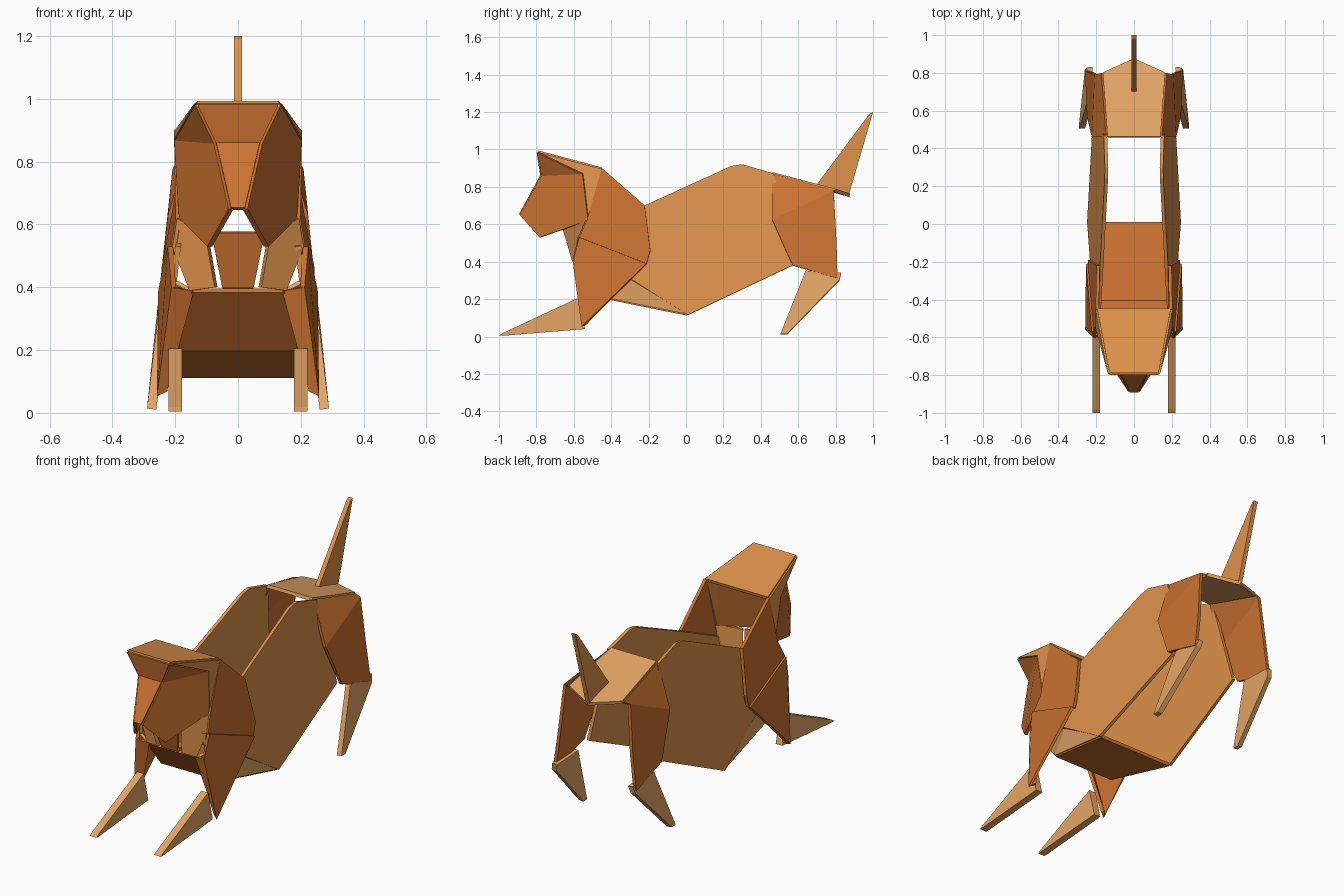
import bpy, bmesh

if "Cube" in bpy.data.objects:
    bpy.data.objects.remove(bpy.data.objects["Cube"])

def material(name, rgb):
    m = bpy.data.materials.new(name)
    m.diffuse_color = (*rgb, 1)
    m.use_nodes = True
    m.node_tree.nodes["Principled BSDF"].inputs["Base Color"].default_value = m.diffuse_color
    return m

TAN = material("light tan", (0.78, 0.38, 0.13))
MID = material("orange", (0.74, 0.29, 0.07))
DARK = material("deep orange", (0.60, 0.17, 0.03))

def sheet(name, faces, mat, thick=0.018, mirror=True):
    """Flat folded panels: each face is a list of (x, y, z) corners."""
    bm = bmesh.new()
    for pts in faces:
        bm.faces.new([bm.verts.new(p) for p in pts])
    bmesh.ops.remove_doubles(bm, verts=bm.verts, dist=0.001)
    bmesh.ops.recalc_face_normals(bm, faces=bm.faces)
    me = bpy.data.meshes.new(name)
    bm.to_mesh(me)
    bm.free()
    me.materials.append(mat)
    ob = bpy.data.objects.new(name, me)
    bpy.context.collection.objects.link(ob)
    if mirror:
        ob.modifiers.new("mirror", 'MIRROR').use_clip = False
    s = ob.modifiers.new("thickness", 'SOLIDIFY')
    s.thickness = thick
    s.offset = 0
    return ob

def across(a, b):
    """Quad spanning both sides between two right-hand corners."""
    return [a, b, (-b[0], b[1], b[2]), (-a[0], a[1], a[2])]

def flank(y, z):
    """Point on the leaning plane of the body side."""
    return (0.24 - 0.117 * (z - 0.11), y, z)

# Body sides: one flat leaning panel each
sheet("body_side", [[flank(y, z) for y, z in (
    (-0.58, 0.53), (-0.22, 0.70), (0.24, 0.91), (0.30, 0.92), (0.47, 0.87),
    (0.57, 0.38), (0.01, 0.115), (-0.30, 0.31), (-0.57, 0.42))]], MID)

# Chest floor with folded side flaps
f_back, f_mid, f_top = (0.235, 0.01, 0.12), (0.19, -0.41, 0.205), (0.15, -0.58, 0.39)
sheet("chest_floor", [across(f_back, f_mid), across(f_mid, f_top)], DARK, mirror=False)
sheet("chest_flap", [[f_back, flank(-0.30, 0.31), f_mid],
                     [f_mid, flank(-0.30, 0.31), flank(-0.57, 0.42), f_top]], TAN)

# Neck sides and throat
sheet("neck_side", [[(0.195, -0.45, 0.90), (0.19, -0.22, 0.70), (0.235, -0.19, 0.46),
                     (0.235, -0.21, 0.39), (0.205, -0.57, 0.53), (0.19, -0.53, 0.62)]], DARK)
sheet("throat_side", [[(0.10, -0.65, 0.57), (0.19, -0.53, 0.62), (0.205, -0.57, 0.53),
                       (0.15, -0.58, 0.39), (0.07, -0.60, 0.40)]], MID)
sheet("throat_front", [across((0.085, -0.65, 0.575), (0.05, -0.60, 0.405)),
                       across((0.05, -0.60, 0.405), (0.05, -0.52, 0.40))], DARK, mirror=False)

# Head: cheeks, nose bridge, brow and cap
nose, brow = (0.022, -0.885, 0.65), (0.07, -0.77, 0.86)
temple, jaw = (0.195, -0.55, 0.87), (0.18, -0.52, 0.62)
cap_f, cap_b = (0.13, -0.79, 0.985), (0.195, -0.45, 0.895)
sheet("cheek", [[nose, brow, temple, jaw, (0.09, -0.78, 0.53)]], DARK)
sheet("nose_bridge", [across(nose, brow)], DARK, mirror=False)
sheet("brow_front", [across(brow, cap_f)], DARK, mirror=False)
sheet("brow_side", [[brow, cap_f, temple]], DARK)
sheet("cap", [across(cap_f, cap_b)], MID, mirror=False)
sheet("cap_side", [[cap_f, cap_b, jaw, temple]], MID)

# Front legs: folded shoulder panel and pointed forearm
elbow = (0.255, -0.55, 0.055)
shin = (0.205, -0.60, 0.40)
sheet("front_upper_leg", [[(0.215, -0.57, 0.53), (0.245, -0.21, 0.39), elbow, shin],
                          [shin, elbow, (0.23, -0.53, 0.07), (0.145, -0.575, 0.39)]], DARK)
sheet("front_lower_leg", [[(0.20, -1.0, 0.005), (0.20, -0.98, 0.018), (0.20, -0.58, 0.205),
                           (0.20, -0.54, 0.04), (0.20, -0.98, 0.004)]], TAN, 0.042)

# Rump plate and haunches
rump_f, rump_b, tip = (0.14, 0.46, 0.87), (0.165, 0.80, 0.78), (0, 0.875, 0.755)
sheet("rump", [[rump_f, rump_b, tip, (-rump_b[0], *rump_b[1:]), (-rump_f[0], *rump_f[1:])]],
      TAN, mirror=False)
hip_f, hip_b = (0.215, 0.46, 0.625), (0.20, 0.79, 0.775)
sheet("haunch", [[rump_f, rump_b, hip_b, hip_f],
                 [hip_f, hip_b, (0.225, 0.805, 0.50), (0.25, 0.81, 0.31), (0.24, 0.57, 0.38)]], DARK)

# Hind lower legs
sheet("hind_lower_leg", [[(0.235, 0.64, 0.35), (0.235, 0.83, 0.34), (0.245, 0.82, 0.30),
                          (0.275, 0.54, 0.012), (0.275, 0.505, 0.012)]], TAN, 0.03)

# Tail
sheet("tail", [[(0, 0.69, 0.80), (0, 0.87, 0.755), (0, 1.0, 1.2), (0, 0.98, 1.19)]],
      MID, 0.025, mirror=False)
